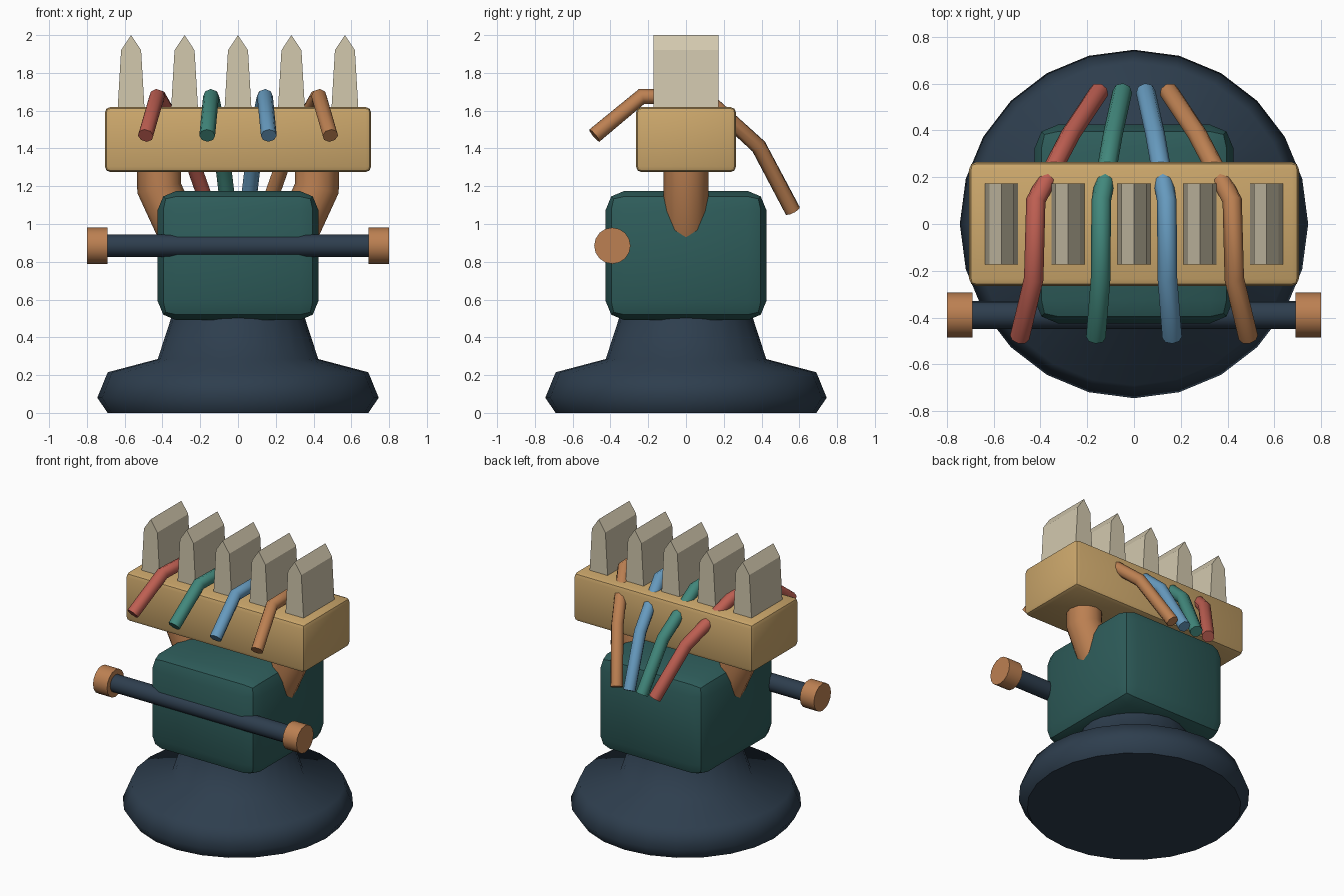
import bpy
import bmesh
import math
from mathutils import Matrix

cube = bpy.data.objects.get("Cube")
if cube:
    bpy.data.objects.remove(cube, do_unlink=True)


def material(name, r, g, b):
    mat = bpy.data.materials.new(name)
    mat.use_nodes = True
    mat.diffuse_color = (r, g, b, 1)
    shader = next(n for n in mat.node_tree.nodes if n.type == 'BSDF_PRINCIPLED')
    shader.inputs["Base Color"].default_value = (r, g, b, 1)
    return mat


NAVY = material("dark_navy", 0.027, 0.048, 0.076)
TEAL = material("deep_teal", 0.027, 0.107, 0.102)
WOOD = material("pale_wood", 0.61, 0.392, 0.15)
COPPER = material("copper", 0.503, 0.216, 0.084)
BONE = material("bone", 0.645, 0.578, 0.423)
RED = material("cord_red", 0.515, 0.114, 0.084)
GREEN = material("cord_green", 0.054, 0.246, 0.202)
BLUE = material("cord_blue", 0.133, 0.323, 0.515)


def link(name, data, mat):
    obj = bpy.data.objects.new(name, data)
    bpy.context.scene.collection.objects.link(obj)
    data.materials.append(mat)
    return obj


def finish(name, bm, mat, angle=None):
    """Turn a bmesh into an object, smooth below the given angle."""
    bmesh.ops.recalc_face_normals(bm, faces=bm.faces[:])
    mesh = bpy.data.meshes.new(name)
    bm.to_mesh(mesh)
    bm.free()
    if angle:
        mesh.shade_smooth()
        mesh.set_sharp_from_angle(angle=math.radians(angle))
    return link(name, mesh, mat)


def rounded_box(name, size, center, width, mat):
    bm = bmesh.new()
    bmesh.ops.create_cube(bm, size=1)
    bmesh.ops.scale(bm, vec=size, verts=bm.verts)
    bmesh.ops.translate(bm, vec=center, verts=bm.verts)
    bmesh.ops.bevel(bm, geom=bm.edges[:], offset=width, segments=2,
                    profile=0.5, affect='EDGES')
    return finish(name, bm, mat, 30)


def rod_along_x(name, x0, x1, y, z, radius, mat):
    bm = bmesh.new()
    place = Matrix.Translation(((x0 + x1) / 2, y, z)) @ Matrix.Rotation(math.pi / 2, 4, 'Y')
    bmesh.ops.create_cone(bm, cap_ends=True, segments=16, radius1=radius,
                          radius2=radius, depth=abs(x1 - x0), matrix=place)
    return finish(name, bm, mat, 40)


def tube(name, points, radius, resolution, mat):
    """Sweep a round section along a path and bake it to a mesh."""
    curve = bpy.data.curves.new(name, 'CURVE')
    curve.dimensions = '3D'
    curve.bevel_depth = radius
    curve.bevel_resolution = resolution
    curve.use_fill_caps = True
    spline = curve.splines.new('POLY')
    spline.points.add(len(points) - 1)
    for point, co in zip(spline.points, points):
        point.co = (*co, 1)
    helper = bpy.data.objects.new(name + "_path", curve)
    bpy.context.scene.collection.objects.link(helper)
    graph = bpy.context.evaluated_depsgraph_get()
    mesh = bpy.data.meshes.new_from_object(helper.evaluated_get(graph))
    bpy.data.objects.remove(helper, do_unlink=True)
    mesh.materials.clear()
    mesh.shade_smooth()
    mesh.set_sharp_from_angle(angle=math.radians(50))
    return link(name, mesh, mat)


def lathe(name, profile, segments, mat):
    """Spin a profile about z, with a crisp edge round the underside."""
    bm = bmesh.new()
    rings = []
    for radius, z in profile:
        rings.append([bm.verts.new((radius * math.cos(a), radius * math.sin(a), z))
                      for a in (math.tau * i / segments for i in range(segments))])
    for low, high in zip(rings, rings[1:]):
        for i in range(segments):
            j = (i + 1) % segments
            bm.faces.new((low[i], low[j], high[j], high[i])).smooth = True
    for ring in (rings[0], rings[-1]):
        cap = bm.faces.new(ring)
        for edge in cap.edges:
            edge.smooth = False
    return finish(name, bm, mat)


# Round foot with a tapered neck
lathe("pedestal", [(0.69, 0), (0.745, 0.08), (0.69, 0.215), (0.425, 0.285),
                   (0.345, 0.53)], 24, NAVY)

# Blocky torso and the wide beam above it
rounded_box("torso", (0.85, 0.85, 0.685), (0, 0, 0.833), 0.1, TEAL)
rounded_box("beam", (1.41, 0.53, 0.345), (0, 0, 1.447), 0.03, WOOD)

# Cross bar with end knobs
rod_along_x("cross_bar", -0.72, 0.72, -0.39, 0.885, 0.06, NAVY)
for side, label in ((1, "left"), (-1, "right")):
    rod_along_x(label + "_knob", side * 0.69, side * 0.8, -0.39, 0.885, 0.096, COPPER)
    # Bent arm from the beam down into the torso
    tube(label + "_arm", [(side * 0.418, 0, 1.4), (side * 0.418, 0, 1.19),
                          (side * 0.3, 0, 0.94)], 0.118, 4, COPPER)

# Row of pointed teeth
TOOTH = [(-0.073, 1.58), (0.073, 1.58), (0.053, 1.92), (0, 2.0), (-0.053, 1.92)]
for n in range(5):
    x = (n - 2) * 0.283
    bm = bmesh.new()
    face = bm.faces.new([bm.verts.new((x + dx, -0.173, z)) for dx, z in TOOTH])
    swept = bmesh.ops.extrude_face_region(bm, geom=[face], use_keep_orig=True)
    moved = [v for v in swept["geom"] if isinstance(v, bmesh.types.BMVert)]
    bmesh.ops.translate(bm, vec=(0, 0.346, 0), verts=moved)
    finish(f"tooth_{n + 1}", bm, BONE)

# Cords draped over the beam between the teeth, gathering at the back
DRAPE = [(0.163, -0.485, 1.468), (0.143, -0.235, 1.675), (0.14, 0.1, 1.67),
         (0.09, 0.385, 1.41), (0.05, 0.565, 1.07)]
for spread, label, mat in ((-3, "red", RED), (-1, "green", GREEN),
                           (1, "blue", BLUE), (3, "copper", COPPER)):
    tube(label + "_cord", [(spread * x, y, z) for x, y, z in DRAPE], 0.042, 2, mat)
